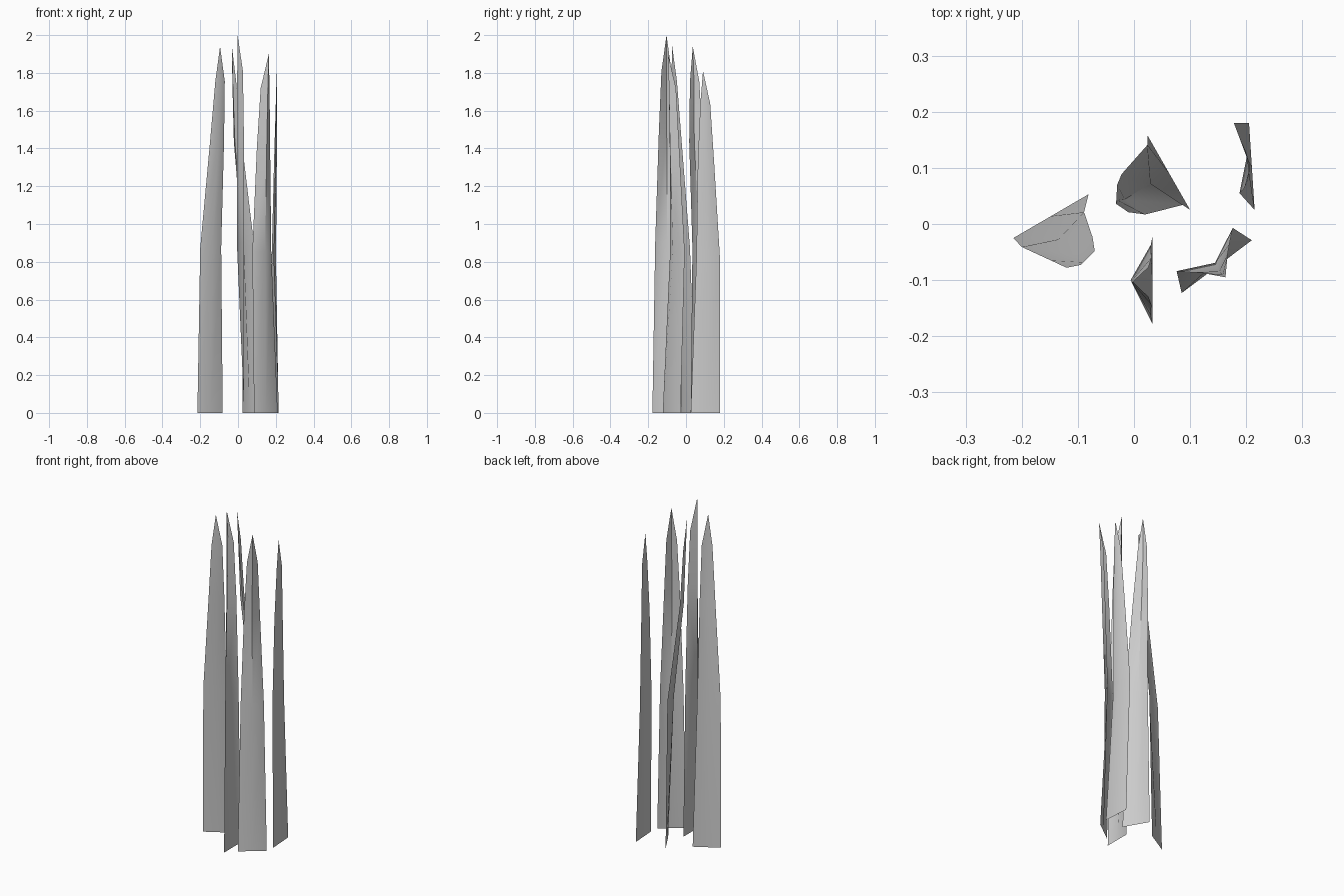
import bpy, bmesh
from mathutils import Vector

if "Cube" in bpy.data.objects:
    bpy.data.objects.remove(bpy.data.objects["Cube"])

LEVELS = (0, 0.45, 0.74, 0.905)


def blade(name, rows, tip, bulge):
    """Single-sheet leaf: rows of left/right edge points, a centre fold, and a point at the top."""
    bm = bmesh.new()
    prev = None
    for t, (x1, y1, x2, y2), b in zip(LEVELS, rows, bulge):
        z = t * tip[2]
        a, c = Vector((x1, y1, z)), Vector((x2, y2, z))
        side = Vector((y2 - y1, x1 - x2, 0)).normalized()
        row = [bm.verts.new(p) for p in (a, (a + c) / 2 + side * b, c)]
        if prev:
            for i in range(2):
                bm.faces.new((prev[i], prev[i + 1], row[i + 1], row[i]))
        prev = row
    top = bm.verts.new(tip)
    for i in range(2):
        bm.faces.new((prev[i], prev[i + 1], top))
    me = bpy.data.meshes.new(name)
    bm.to_mesh(me)
    bm.free()
    ob = bpy.data.objects.new(name, me)
    bpy.context.collection.objects.link(ob)
    bpy.context.view_layer.objects.active = ob
    ob.select_set(True)
    bpy.ops.object.shade_smooth_by_angle()
    ob.select_set(False)


# Left blade, leaning forward
blade("blade_left",
      [(-.215, -.025, -.081, .053), (-.2, -.041, -.089, .021),
       (-.148, -.065, -.074, -.023), (-.12, -.078, -.07, -.048)],
      (-.095, -.073, 1.94), (0, .02, .012, .006))
# Back blade, leaning left
blade("blade_back",
      [(.1, .025, .024, .158), (.087, .034, .024, .141),
       (.02, .017, -.022, .089), (-.01, .021, -.03, .07)],
      (-.032, .036, 1.94), (0, -.03, -.018, -.009))
# Front blade, deeply folded
blade("blade_front",
      [(.033, -.178, .033, -.022), (.03, -.163, .03, -.037),
       (.031, -.144, .031, -.06), (.026, -.13, .026, -.077)],
      (-.002, -.103, 2.0), (0, -.036, -.036, -.03))
# Front right blade
blade("blade_front_right",
      [(.085, -.123, .21, -.029), (.076, -.084, .176, -.007),
       (.1, -.086, .17, -.036), (.12, -.087, .167, -.053)],
      (.163, -.095, 1.9), (0, .03, .029, .025))
# Right blade, the shortest
blade("blade_right",
      [(.215, .025, .205, .18), (.188, .055, .178, .18),
       (.196, .063, .191, .148), (.202, .076, .2, .128)],
      (.205, .09, 1.81), (0, .018, .012, .006))
